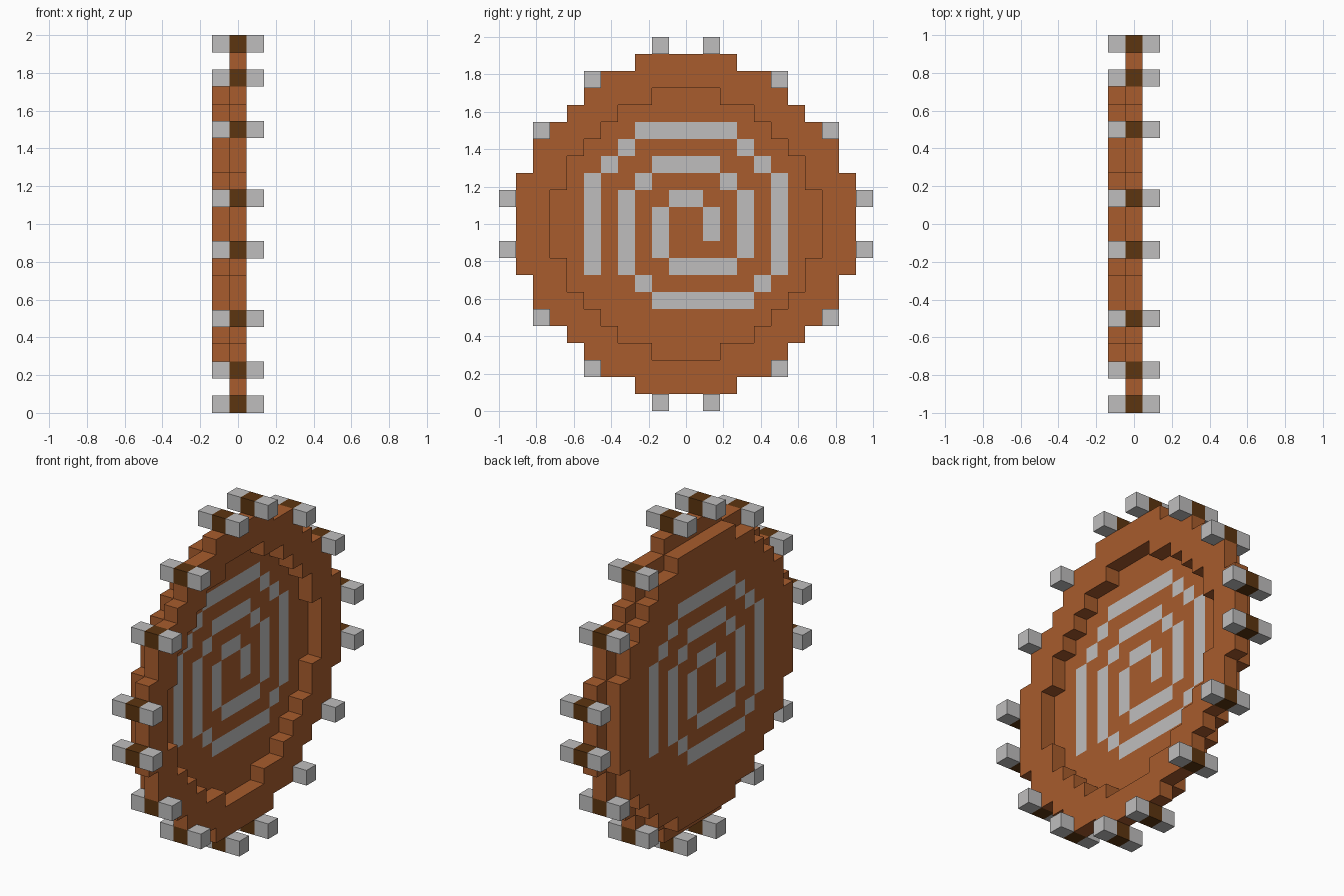
import bpy, bmesh

cube = bpy.data.objects.get("Cube")
if cube:
    bpy.data.objects.remove(cube, do_unlink=True)

U = 1 / 11  # one block of the stepped grid


def material(name, rgb):
    m = bpy.data.materials.new(name)
    m.use_nodes = True
    m.diffuse_color = (*rgb, 1)
    bsdf = next(n for n in m.node_tree.nodes if n.type == 'BSDF_PRINCIPLED')
    bsdf.inputs["Base Color"].default_value = (*rgb, 1)
    return m


WOOD = material("orange wood", (0.392, 0.107, 0.026))
STEEL = material("light grey", (0.52, 0.515, 0.515))
DARK = material("dark brown", (0.107, 0.035, 0.005))


def stepped_disc(widths):
    """Cells of a stepped disc; widths are half-widths per row out from the centre."""
    return {(y, z) for k, w in enumerate(widths)
            for z in (k, -k - 1) for y in range(-w, w)}


def slab(name, cells, x0, x1, inlay=frozenset()):
    """One slab of square cells; inlay cells get the second material on both faces."""
    bm = bmesh.new()

    def quad(pts, mat=0):
        f = bm.faces.new([bm.verts.new((x, y * U, 1 + z * U)) for x, y, z in pts])
        f.material_index = mat

    for y, z in sorted(cells):
        a, b, c, d = (y, z), (y + 1, z), (y + 1, z + 1), (y, z + 1)
        quad([(x1, *p) for p in (a, b, c, d)], int((y, z) in inlay))
        # the pattern on the back is turned about the vertical axis
        quad([(x0, *p) for p in (d, c, b, a)], int((-y - 1, z) in inlay))
        # walls only where there is no neighbour
        for p, q, n in ((a, b, (y, z - 1)), (b, c, (y + 1, z)),
                        (c, d, (y, z + 1)), (d, a, (y - 1, z))):
            if n not in cells:
                quad([(x0, *p), (x0, *q), (x1, *q), (x1, *p)])
    bmesh.ops.remove_doubles(bm, verts=bm.verts, dist=1e-4)
    bmesh.ops.recalc_face_normals(bm, faces=bm.faces)
    me = bpy.data.meshes.new(name)
    bm.to_mesh(me)
    bm.free()
    me.materials.append(WOOD)
    if inlay:
        me.materials.append(STEEL)
    ob = bpy.data.objects.new(name, me)
    bpy.context.collection.objects.link(ob)


def box(name, x, y, z, mat):
    bpy.ops.mesh.primitive_cube_add(size=U, location=(x * U, y * U, 1 + z * U))
    ob = bpy.context.object
    ob.name = name
    ob.data.materials.append(mat)


# Spiral inlay as rectangles of cells: y start, y end, z start, z end
SPIRAL = [
    (-6, -5, -3, 3), (-5, -4, 3, 4), (-4, -3, 4, 5), (-3, 3, 5, 6),
    (3, 4, 4, 5), (4, 5, 3, 4), (5, 6, -3, 3), (4, 5, -4, -3),
    (-2, 4, -5, -4), (-3, -2, -4, -3), (-4, -3, -3, 2), (-3, -2, 2, 3),
    (-2, 2, 3, 4), (2, 3, 2, 3), (3, 4, -2, 2), (-1, 3, -3, -2),
    (-2, -1, -2, 1), (-1, 1, 1, 2), (1, 2, -1, 1),
]
spiral = {(y, z) for y0, y1, z0, z1 in SPIRAL
          for y in range(y0, y1) for z in range(z0, z1)}

# Rim ring with a stepped opening, and the disc behind it
outer = stepped_disc([10, 10, 10, 9, 9, 8, 7, 6, 5, 3])
opening = stepped_disc([8, 8, 7, 7, 6, 5, 4, 2])
backing = stepped_disc([9, 9, 9, 8, 8, 7, 6, 5, 3])
slab("rim_ring", outer - opening, -U / 2, U / 2)
slab("spiral_disc", backing, -1.5 * U, -U / 2, spiral)

# Pegs around the rim: dark middle with a grey tip on each side
for py, pz in ((1.5, 10.5), (5.5, 8.5), (8.5, 5.5), (10.5, 1.5)):
    for sy in (-1, 1):
        for sz in (-1, 1):
            box("peg_middle", 0, sy * py, sz * pz, DARK)
            box("peg_tip_right", -1, sy * py, sz * pz, STEEL)
            box("peg_tip_left", 1, sy * py, sz * pz, STEEL)
